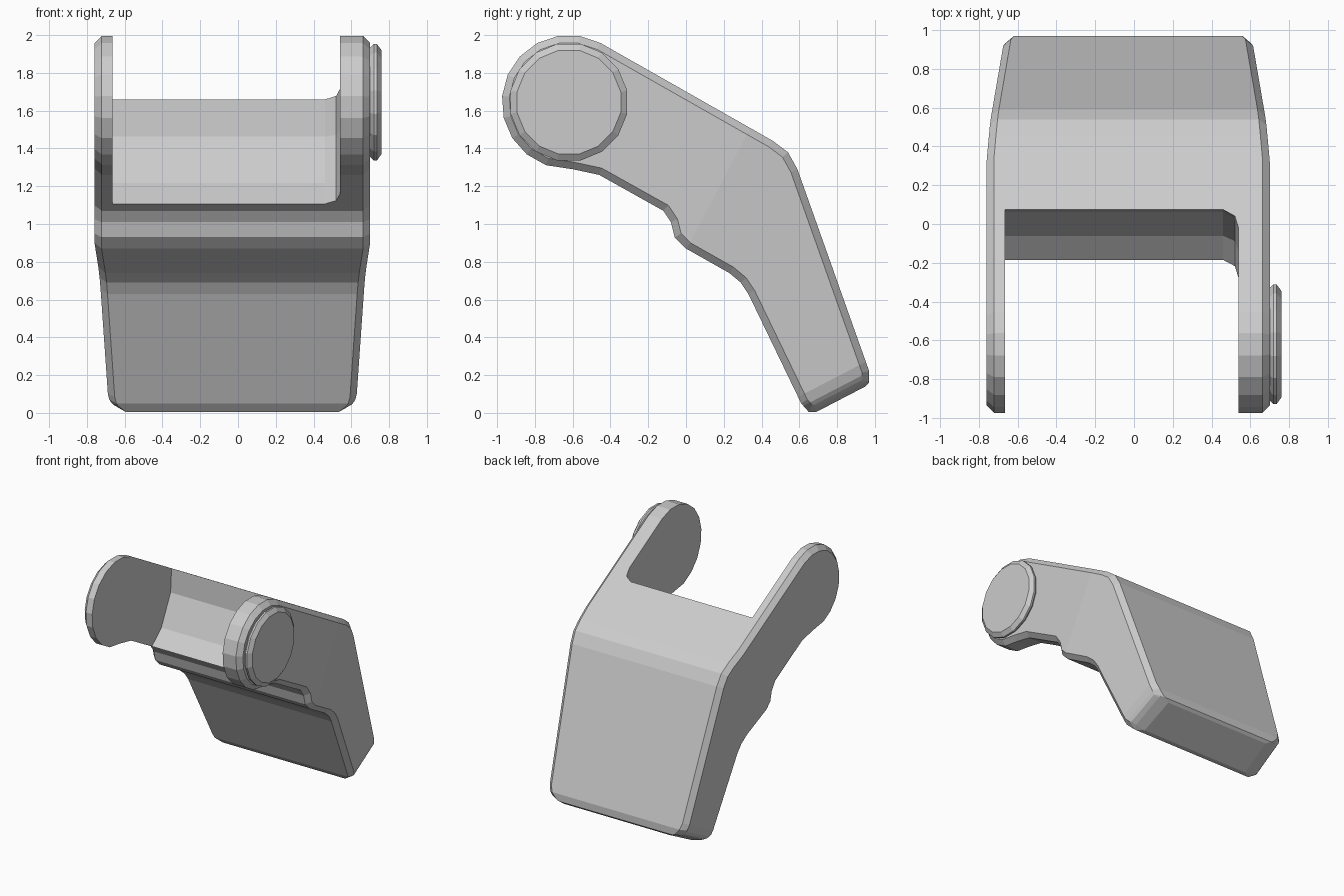
import bpy, bmesh
from math import sin, cos, radians, sqrt
from mathutils import Vector

if "Cube" in bpy.data.objects:
    bpy.data.objects.remove(bpy.data.objects["Cube"])

PIVOT = (-0.62, 1.645)      # y, z of the hinge axis
MID, HALF = -0.03, 0.73     # centre and half width of the body in x


def finish(bm, name):
    bmesh.ops.recalc_face_normals(bm, faces=bm.faces[:])
    mesh = bpy.data.meshes.new(name)
    bm.to_mesh(mesh)
    bm.free()
    obj = bpy.data.objects.new(name, mesh)
    bpy.context.collection.objects.link(obj)
    return obj


def lathe(name, stations, sides, turn=0.0):
    """Capped turned solid around the hinge axis; stations are (x, radius)."""
    bm = bmesh.new()
    rings = []
    for x, r in stations:
        angles = [radians(turn + 360 * i / sides) for i in range(sides)]
        rings.append([bm.verts.new((x, PIVOT[0] + r * cos(a), PIVOT[1] + r * sin(a)))
                      for a in angles])
    for a, b in zip(rings, rings[1:]):
        for i in range(sides):
            j = (i + 1) % sides
            bm.faces.new((a[i], a[j], b[j], b[i]))
    bm.faces.new(rings[0])
    bm.faces.new(rings[-1])
    return finish(bm, name)


# Body: side profile, from the rounded hinge end along the underside to the tip and back
profile = []
for i in range(11):
    a = radians(62 + 188 * i / 10)
    profile.append((PIVOT[0] + 0.355 * cos(a), PIVOT[1] + 0.355 * sin(a)))
profile += [(-0.60, 1.29), (-0.46, 1.26), (-0.12, 1.07), (-0.08, 1.01), (-0.06, 0.93),
            (0.0, 0.87), (0.23, 0.74), (0.29, 0.69), (0.33, 0.63), (0.61, 0.05),
            (0.65, 0.005), (0.69, 0.005), (0.95, 0.14), (0.97, 0.16), (0.97, 0.22),
            (0.59, 1.29), (0.54, 1.38), (0.46, 1.44)]

bm = bmesh.new()
sides = [[bm.verts.new((MID + s * HALF, y, z)) for y, z in profile] for s in (-1, 1)]
caps = [bm.faces.new(ring) for ring in sides]
n = len(profile)
for i in range(n):
    j = (i + 1) % n
    bm.faces.new((sides[0][i], sides[0][j], sides[1][j], sides[1][i]))
bmesh.ops.recalc_face_normals(bm, faces=bm.faces[:])

# Chamfer both outer rims
rim = list({e for f in caps for e in f.edges})
bmesh.ops.bevel(bm, geom=rim, offset=0.038, segments=1, affect='EDGES',
                clamp_overlap=False)

# Cut lines where the flap starts to taper and where its tip corners round off
taper_co, taper_no = Vector((0, 0.30, 1.43)), Vector((0, 0.884, -0.467)).normalized()
tip_co, tip_no = Vector((0, 0.82, 0.0725)), Vector((0, 0.461, -0.887)).normalized()
R = 0.115
cuts = [(taper_co, taper_no)] + [(tip_co - tip_no * d, tip_no) for d in (R, 0.06, 0.02)]
for co, no in cuts:
    bmesh.ops.bisect_plane(bm, geom=bm.verts[:] + bm.edges[:] + bm.faces[:],
                           plane_co=co, plane_no=no, dist=1e-5)
for v in bm.verts:
    narrow = 0.078 * max(0.0, (v.co - taper_co).dot(taper_no))
    u = min(R, max(0.0, (tip_co - v.co).dot(tip_no)))
    narrow += R - sqrt(R * R - (R - u) ** 2)
    v.co.x -= narrow if v.co.x > MID else -narrow
body = finish(bm, "hinged_flap")

# Slot between the two arms: a round cut with a filleted right end
cutter = lathe("slot_cutter", [(-0.665, 0.705), (0.46, 0.705), (0.52, 0.67), (0.54, 0.60)],
               16, 7.5)
cutter.hide_render = True
mod = body.modifiers.new("slot", 'BOOLEAN')
mod.operation = 'DIFFERENCE'
mod.solver = 'EXACT'
mod.object = cutter
bpy.context.view_layer.objects.active = body
bpy.ops.object.modifier_apply(modifier=mod.name)
bpy.data.objects.remove(cutter)

# Round pin head on the right arm
lathe("pin_head", [(0.68, 0.295), (0.70, 0.295), (0.72, 0.315), (0.735, 0.315), (0.76, 0.28)],
      16, 11.25)
